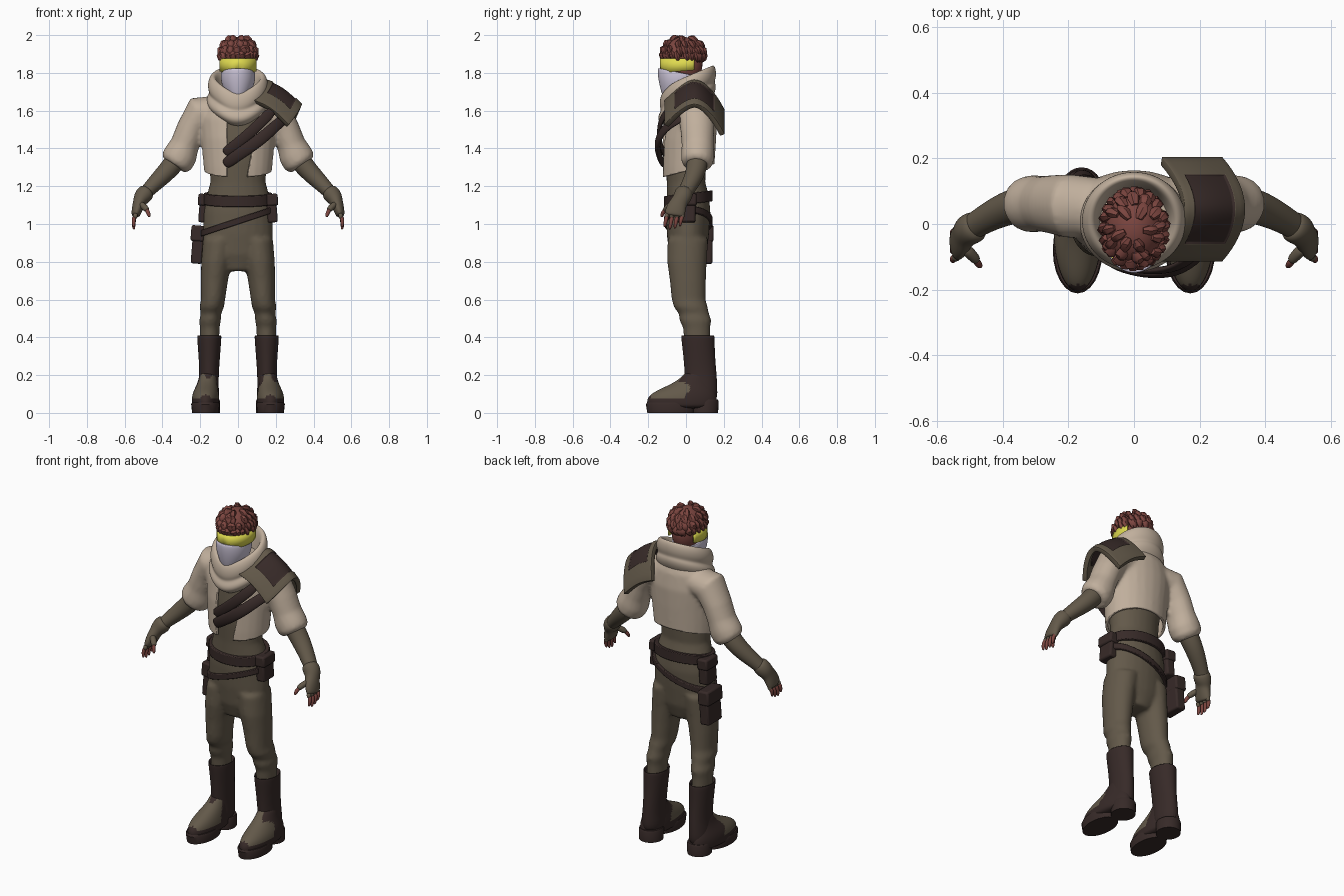
import bpy, bmesh, random
from math import sin, cos, pi, radians
from mathutils import Vector, Matrix

random.seed(4)
if "Cube" in bpy.data.objects:
    bpy.data.objects.remove(bpy.data.objects["Cube"])


def material(name, r, g, b):
    m = bpy.data.materials.new(name)
    m.use_nodes = True
    m.diffuse_color = (r, g, b, 1)
    bsdf = next(n for n in m.node_tree.nodes if n.type == 'BSDF_PRINCIPLED')
    bsdf.inputs["Base Color"].default_value = (r, g, b, 1)
    bsdf.inputs["Roughness"].default_value = 0.9
    return m


OLIVE = material("olive cloth", .125, .1, .068)
BEIGE = material("beige cloth", .53, .43, .335)
DARK = material("dark leather", .038, .023, .021)
HAIR = material("red brown", .2, .06, .05)
SKIN = material("tan skin", .38, .23, .16)
YELLOW = material("yellow lens", .74, .7, .08)
WHITE = material("pale lilac cloth", .62, .57, .7)


def skin(bm, rings, loop=False, cap=True):
    """Join a row of point rings into a tube."""
    vs = [[bm.verts.new(p) for p in r] for r in rings]
    n = len(vs[0])
    for a, b in list(zip(vs, vs[1:])) + ([(vs[-1], vs[0])] if loop else []):
        for i in range(n):
            j = (i + 1) % n
            bm.faces.new((a[i], a[j], b[j], b[i]))
    if cap and not loop:
        bm.faces.new(vs[0][::-1])
        bm.faces.new(vs[-1])


def loft(bm, rings, n=24, tx=0, ty=0, dip=0, side=1, **kw):
    """Stack level ellipses (x, y, z, rx, ry), optionally tilted or dipped in front."""
    out = []
    for x, y, z, rx, ry in rings:
        ring = []
        for i in range(n):
            c, s = cos(2 * pi * i / n), sin(2 * pi * i / n)
            px, py = side * x + rx * c, y + ry * s
            ring.append((px, py, z + tx * px + ty * py - dip * max(0, -s) ** 4))
        out.append(ring)
    skin(bm, out, **kw)


def tube(bm, path, n=12, side=1):
    """Sweep an ellipse along (x, y, z, in-plane radius, depth radius)."""
    pts = [Vector((side * p[0], p[1], p[2])) for p in path]
    rings = []
    for k, p in enumerate(path):
        t = (pts[min(k + 1, len(pts) - 1)] - pts[max(k - 1, 0)]).normalized()
        a = t.cross(Vector((0, 1, .05))).normalized()
        b = a.cross(t)
        rings.append([pts[k] + a * p[3] * cos(2 * pi * i / n) + b * p[4] * sin(2 * pi * i / n)
                      for i in range(n)])
    skin(bm, rings)


def patch(bm, f, nu, nv):
    vs = [[bm.verts.new(f(i / nu, j / nv)) for j in range(nv + 1)] for i in range(nu + 1)]
    for i in range(nu):
        for j in range(nv):
            bm.faces.new((vs[i][j], vs[i + 1][j], vs[i + 1][j + 1], vs[i][j + 1]))


def finish(name, bm, mat, angle=180, fix=True, **mods):
    if fix:
        bmesh.ops.recalc_face_normals(bm, faces=bm.faces)
    me = bpy.data.meshes.new(name)
    bm.to_mesh(me)
    bm.free()
    me.materials.append(mat)
    ob = bpy.data.objects.new(name, me)
    bpy.context.collection.objects.link(ob)
    bpy.context.view_layer.objects.active = ob
    bpy.ops.object.select_all(action='DESELECT')
    ob.select_set(True)
    bpy.ops.object.shade_smooth_by_angle(angle=radians(angle))
    for kind, settings in mods.items():
        m = ob.modifiers.new(kind.lower(), kind)
        for key, value in settings.items():
            setattr(m, key, value)
    return ob


def bake(ob):
    dg = bpy.context.evaluated_depsgraph_get()
    me = bpy.data.meshes.new_from_object(ob.evaluated_get(dg))
    ob.modifiers.clear()
    ob.data = me


def paint(ob, mats, rule):
    ob.data.materials.clear()
    for m in mats:
        ob.data.materials.append(m)
    for p in ob.data.polygons:
        p.material_index = rule(p.center)


SUB = dict(levels=2, render_levels=2)
FUSE = dict(REMESH=dict(mode='VOXEL', voxel_size=.011, use_smooth_shade=True),
            SMOOTH=dict(factor=.5, iterations=6))

# Shirt and trousers, fused into one body
bm = bmesh.new()
loft(bm, [(0, .01, .75, .09, .07), (0, .01, .84, .175, .1), (0, .01, .95, .185, .112),
          (0, .012, 1.06, .182, .118), (0, .01, 1.15, .166, .112), (0, 0, 1.22, .147, .102),
          (0, 0, 1.32, .152, .108), (0, .01, 1.45, .17, .118), (0, .02, 1.58, .165, .115),
          (0, .02, 1.66, .1, .09)])
for s in (1, -1):
    loft(bm, [(.1, .01, .92, .085, .108), (.115, .005, .8, .08, .105), (.125, .01, .7, .072, .096),
              (.132, .014, .6, .064, .09), (.139, .025, .56, .065, .09), (.143, .042, .525, .054, .08),
              (.148, .05, .49, .058, .085), (.15, .056, .45, .052, .072), (.15, .06, .36, .05, .068)],
         side=s)
finish("shirt_and_trousers", bm, OLIVE, **FUSE)

# Short jacket: fuse chest and sleeves, then cut the hem and the open front
bm = bmesh.new()
loft(bm, [(0, .005, 1.2, .17, .13), (0, .01, 1.3, .182, .14), (0, .015, 1.45, .195, .145),
          (0, .025, 1.56, .205, .14), (0, .035, 1.65, .18, .12), (0, .04, 1.71, .12, .09)])
for s in (1, -1):
    tube(bm, [(.1, .05, 1.6, .08, .09), (.2, .055, 1.59, .092, .098), (.25, .06, 1.5, .077, .09),
              (.282, .062, 1.42, .077, .085), (.305, .062, 1.365, .09, .088),
              (.325, .06, 1.33, .088, .085), (.338, .058, 1.31, .07, .07)], n=20, side=s)
jacket = finish("jacket", bm, BEIGE, **FUSE)
bake(jacket)
bm = bmesh.new()
bm.from_mesh(jacket.data)
for co, no in (((-.06, 0, 0), (1, 0, 0)), ((.05, 0, 1.25), (1, 0, -.2)), ((0, 0, 1.28), (0, -.25, 1))):
    bmesh.ops.bisect_plane(bm, geom=bm.verts[:] + bm.edges[:] + bm.faces[:], plane_co=co, plane_no=no)


def cut_away(c):
    hem = abs(c.x) < .21 and c.z < 1.28 + .25 * c.y
    gap = -.06 < c.x < .05 + .2 * (c.z - 1.25) and c.y < 0 and c.z < 1.68
    return hem or gap


gone = [f for f in bm.faces if cut_away(f.calc_center_median())]
bmesh.ops.delete(bm, geom=gone, context='FACES')
bpy.data.objects.remove(jacket)
finish("jacket", bm, BEIGE, fix=False, angle=60, SOLIDIFY=dict(thickness=.014, offset=-1))

# Forearms, gloves and fingers
bm, gl, fi = bmesh.new(), bmesh.new(), bmesh.new()
tube(bm, [(.29, .062, 1.39, .06, .06), (.355, .06, 1.3, .056, .058), (.42, .035, 1.235, .048, .05),
          (.48, 0, 1.175, .038, .042), (.52, -.025, 1.13, .034, .04)])
tube(gl, [(.475, -.002, 1.18, .03, .035), (.485, -.008, 1.17, .05, .052), (.51, -.02, 1.14, .047, .05),
          (.52, -.035, 1.12, .036, .045), (.53, -.05, 1.09, .032, .054), (.54, -.06, 1.055, .026, .056),
          (.543, -.062, 1.04, .02, .05)])
tube(gl, [(.52, -.07, 1.11, .02, .022), (.49, -.1, 1.085, .018, .018), (.478, -.115, 1.07, .016, .016)], n=8)
tube(fi, [(.485, -.108, 1.08, .013, .013), (.473, -.125, 1.055, .012, .012), (.468, -.13, 1.035, .007, .007)], n=8)
for i in range(4):
    y, d = -.1 + .027 * i, .012 * abs(i - 1.3)
    tube(gl, [(.54, y, 1.06, .015, .015), (.547, y - .004, 1.025, .0145, .0145)], n=8)
    tube(fi, [(.545, y, 1.045, .012, .012), (.555, y - .008, 1.0 + d, .012, .012),
              (.55, y - .014, .965 + d, .007, .007)], n=8)
MIR = dict(MIRROR={}, SUBSURF=SUB)
finish("forearms", bm, OLIVE, **MIR)
finish("gloves", gl, OLIVE, **MIR)
finish("fingers", fi, HAIR, **MIR)

# Boots: shafts, feet with worn toes, soles and heels
bm = bmesh.new()
loft(bm, [(.152, .06, .37, .052, .075), (.152, .06, .4, .054, .078), (.152, .062, .415, .064, .088),
          (.152, .063, .395, .065, .089), (.152, .07, .3, .057, .084), (.153, .078, .2, .051, .085),
          (.157, .082, .13, .055, .085), (.157, .082, .04, .06, .085)])
finish("boot_shafts", bm, DARK, **MIR)
bm = bmesh.new()
loft(bm, [(.17, -.02, .02, .07, .178), (.172, -.022, .05, .074, .188), (.172, -.02, .085, .073, .185),
          (.17, -.004, .115, .066, .16), (.165, .025, .145, .056, .12), (.16, .055, .18, .048, .085),
          (.157, .075, .23, .044, .07)])
feet = finish("boot_feet", bm, DARK, **MIR)
bake(feet)
paint(feet, [DARK, OLIVE], lambda c: int(-.185 < c.y < -.01 + .03 * sin(90 * c.x) and c.z > .075))
bm = bmesh.new()
loft(bm, [(.172, -.08, 0, .071, .125), (.172, -.08, .045, .076, .132), (.172, -.08, .055, .072, .126)])
loft(bm, [(.16, .1, 0, .066, .07), (.16, .1, .06, .066, .073), (.16, .1, .07, .062, .068)])
finish("boot_soles", bm, DARK, angle=35, MIRROR={})


# Belts
def band(name, z, h, rx, ry, **kw):
    b = bmesh.new()
    loft(b, [(0, .012, z - h, rx, ry), (0, .012, z + h, rx, ry),
             (0, .012, z + h, rx - .025, ry - .025), (0, .012, z - h, rx - .025, ry - .025)],
         n=40, loop=True, **kw)
    finish(name, b, DARK, angle=35, BEVEL=dict(width=.004, segments=2))


band("waist_belt", 1.132, .029, .182, .129, ty=.12)
band("slanted_belt", 1.015, .017, .196, .129, tx=.33)


# Pouches with flaps
def box(name, loc, size, turn=0):
    b = bmesh.new()
    bmesh.ops.create_cube(b, size=1)
    for v in b.verts:
        v.co = Matrix.Rotation(turn, 3, 'Y') @ Vector(v.co[i] * size[i] for i in range(3)) + Vector(loc)
    finish(name, b, DARK, angle=35, BEVEL=dict(width=.01, segments=2))


for name, loc, size, turn in (("left_pouch", (.178, 0, 1.083), (.055, .1, .15), -.08),
                              ("right_pouch", (-.178, .05, 1.083), (.055, .1, .15), .08),
                              ("thigh_pouch", (-.213, .075, .89), (.06, .13, .2), .08)):
    box(name, loc, size, turn)
    box(name + "_flap", (loc[0], loc[1], loc[2] + size[2] * .3),
        (size[0] + .012, size[1] + .012, size[2] * .42), turn)

# Chest straps
bm = bmesh.new()
tube(bm, [(-.075, -.115, 1.37, .03, .012), (-.03, -.132, 1.405, .03, .012), (.05, -.145, 1.47, .03, .012),
          (.13, -.138, 1.545, .03, .012), (.19, -.09, 1.61, .03, .012)])
tube(bm, [(-.075, -.115, 1.31, .03, .012), (-.03, -.138, 1.345, .032, .014), (.06, -.155, 1.405, .034, .016),
          (.14, -.145, 1.465, .034, .016), (.21, -.09, 1.53, .03, .012), (.25, -.02, 1.56, .03, .012)])
finish("chest_straps", bm, DARK, angle=50, SUBSURF=SUB)


# Shoulder guard with a dark sunken panel
def guard(u, v):
    w = 2 * v - 1
    x = .155 + .185 * u - .07 * w * w
    z = 1.765 - .13 * u + .02 * sin(pi * u) - (.135 + .025 * w) * abs(w) ** 1.8
    return x, .045 + .16 * w, z


bm = bmesh.new()
patch(bm, guard, 12, 18)
bmesh.ops.recalc_face_normals(bm, faces=bm.faces)
if sum(f.normal.z for f in bm.faces) < 0:
    bmesh.ops.reverse_faces(bm, faces=bm.faces)
panel = [f for k, f in enumerate(bm.faces) if 2 <= k // 18 < 10 and 3 <= k % 18 < 15]
for f in panel:
    f.material_index = 1
bmesh.ops.inset_region(bm, faces=panel, thickness=.004, depth=-.006)
pad = finish("shoulder_guard", bm, OLIVE, angle=40, fix=False,
             SOLIDIFY=dict(thickness=.028, offset=-1), BEVEL=dict(width=.005, segments=2))
pad.data.materials.append(DARK)

# Folded hood around the neck
bm = bmesh.new()
loft(bm, [(0, .01, 1.6, .14, .12), (0, .005, 1.635, .168, .152), (0, .005, 1.67, .166, .155),
          (0, .01, 1.688, .148, .14), (0, .01, 1.71, .16, .15), (0, .01, 1.75, .16, .15),
          (0, .01, 1.782, .142, .138), (0, .01, 1.78, .12, .12), (0, .01, 1.74, .108, .108),
          (0, .01, 1.66, .1, .1)], n=32, ty=.42, dip=.035, cap=False)
finish("hood", bm, BEIGE, SUBSURF=SUB)

# Head, face cloth and goggles
bm = bmesh.new()
bmesh.ops.create_uvsphere(bm, u_segments=32, v_segments=24, radius=1)
for v in bm.verts:
    v.co = Vector((v.co.x * .08, v.co.y * .102 - .015, v.co.z * .12 + 1.85))
loft(bm, [(0, .01, 1.6, .06, .06), (0, .01, 1.8, .055, .06)])
head = finish("head", bm, SKIN)
paint(head, [SKIN, HAIR], lambda c: int(c.y > -.05 and c.z > 1.75))
bm = bmesh.new()
loft(bm, [(0, -.05, 1.6, .02, .04), (0, -.055, 1.64, .045, .065), (0, -.052, 1.69, .072, .085),
          (0, -.042, 1.74, .09, .106), (0, -.038, 1.78, .092, .114), (0, -.035, 1.8, .09, .114),
          (0, -.03, 1.79, .08, .1)], ty=-.2)
finish("face_cloth", bm, WHITE, SUBSURF=SUB)


def lens(u, v):
    t = 2 * u - 1
    a = radians(120 * t - 90)
    low = 1.803 + .022 * max(0, 1 - abs(t) * 7) + .012 * t * t
    return .094 * cos(a), -.015 + .118 * sin(a), low + (1.876 - low) * v


bm = bmesh.new()
patch(bm, lens, 40, 2)
finish("goggles", bm, YELLOW, angle=40, SOLIDIFY=dict(thickness=.01, offset=0))

# Hair cap with layered locks
bm = bmesh.new()
bmesh.ops.create_uvsphere(bm, u_segments=24, v_segments=16, radius=1)
for v in bm.verts:
    v.co = Vector((v.co.x * .087, v.co.y * .11 - .014, v.co.z * .09 + 1.9))
low = [f for f in bm.faces if f.calc_center_median().z < 1.89 and f.calc_center_median().y < -.04]
bmesh.ops.delete(bm, geom=low, context='FACES')
for row, count in ((1.25, 6), (.85, 12), (.45, 18), (.12, 22)):
    for i in range(count):
        a = 2 * pi * (i + random.uniform(-.3, .3)) / count
        lock = []
        for step, r in ((0, .012), (.22, .021), (.42, .016), (.6, .003)):
            e = row - step * (.75 if sin(a) < -.4 else 1)
            g = 1.0 + (.05 if step else 0) + .03 * step * random.random()
            b = a + .3 * step
            lock.append((.088 * g * cos(e) * cos(b), -.014 + .109 * g * cos(e) * sin(b),
                         1.9 + .089 * g * sin(e), r, r * .8))
        tube(bm, lock, n=6)
finish("hair", bm, HAIR, angle=50)
